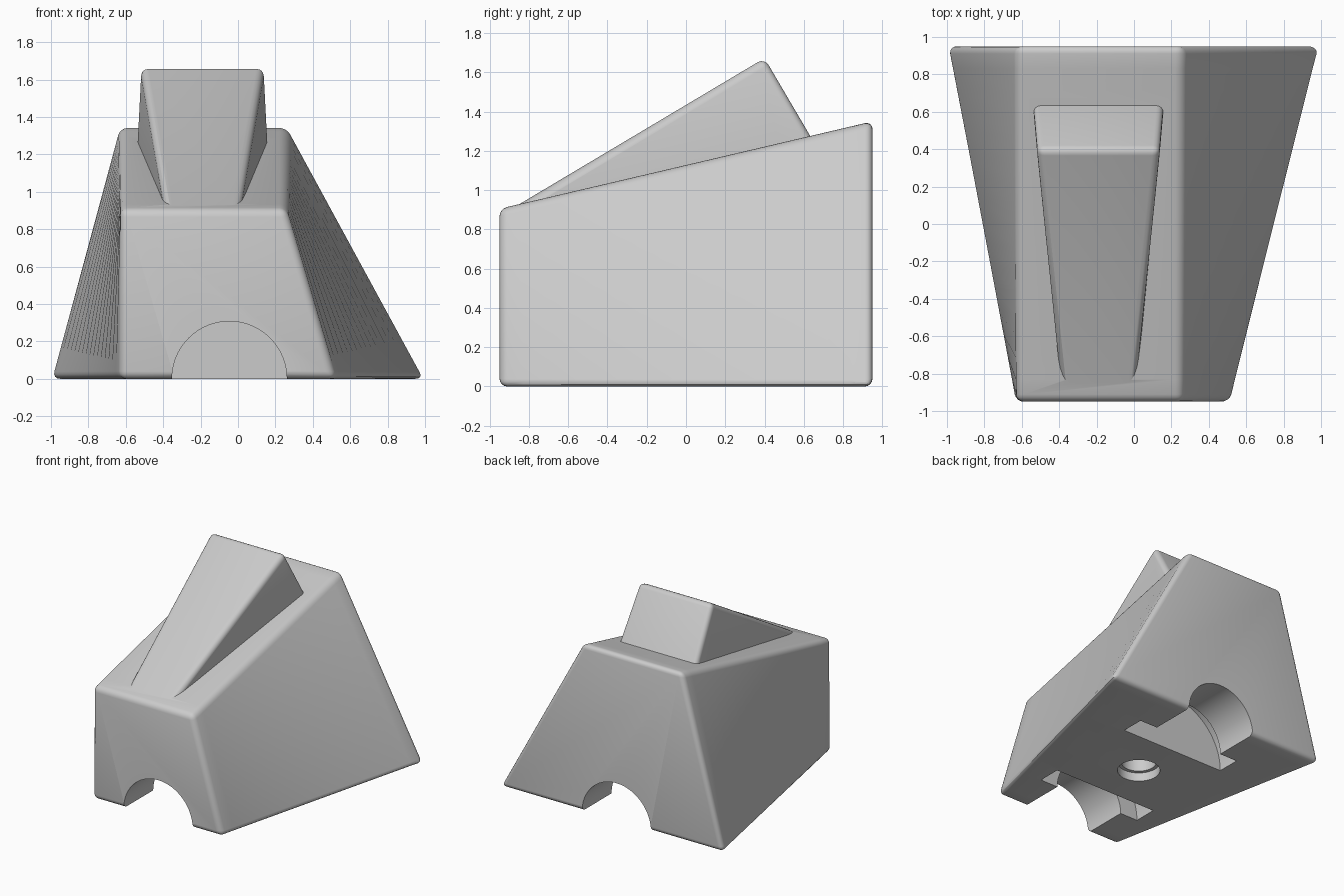
import bpy
import bmesh
from math import pi

cube = bpy.data.objects.get("Cube")
if cube:
    bpy.data.objects.remove(cube, do_unlink=True)

grey = bpy.data.materials.new("light_grey")
grey.use_nodes = True
grey.diffuse_color = (0.6, 0.6, 0.6, 1)
grey.node_tree.nodes["Principled BSDF"].inputs["Base Color"].default_value = grey.diffuse_color


def lerp(a, b, t):
    return tuple(p + (q - p) * t for p, q in zip(a, b))


def loft(name, front, back, steps):
    """Skin straight between two four-cornered ends."""
    bm = bmesh.new()
    rings = [[bm.verts.new(lerp(a, b, i / steps)) for a, b in zip(front, back)]
             for i in range(steps + 1)]
    for r, s in zip(rings, rings[1:]):
        for k in range(4):
            n = (k + 1) % 4
            bm.faces.new((r[k], r[n], s[n], s[k]))
    bm.faces.new(rings[0])
    bm.faces.new(rings[-1])
    bmesh.ops.recalc_face_normals(bm, faces=bm.faces)
    mesh = bpy.data.meshes.new(name)
    bm.to_mesh(mesh)
    bm.free()
    mesh.materials.append(grey)
    obj = bpy.data.objects.new(name, mesh)
    bpy.context.collection.objects.link(obj)
    return obj


def round_edges(obj, width):
    bevel = obj.modifiers.new("rounded_edges", "BEVEL")
    bevel.width = width
    bevel.segments = 4
    bevel.angle_limit = pi / 6


def cylinder_cutter(name, radius, start, end, lying):
    """Cutter along y when lying, otherwise along z."""
    mid = (start + end) / 2
    bpy.ops.mesh.primitive_cylinder_add(
        vertices=96 if lying else 48, radius=radius, depth=end - start,
        location=(CX, mid, 0) if lying else (CX, 0, mid),
        rotation=(pi / 2, 0, 0) if lying else (0, 0, 0))
    obj = bpy.context.object
    obj.name = name
    obj.data.materials.append(grey)
    return obj


def combine(target, other, operation):
    mod = target.modifiers.new(operation.lower(), "BOOLEAN")
    mod.operation = operation
    mod.solver = "EXACT"
    mod.object = other
    other.hide_render = True
    bpy.context.view_layer.objects.active = target
    for m in list(target.modifiers):
        bpy.ops.object.modifier_apply(modifier=m.name)
    bpy.data.objects.remove(other, do_unlink=True)


CX = -0.046  # centre line of the underside cut-outs
WX = -0.19   # centre line of the raised wedge

# Main block: ends joined by twisted, ruled sides
block = loft("wedge_block",
             [(-0.63, -0.95, 0), (0.52, -0.95, 0), (0.26, -0.95, 0.905), (-0.63, -0.95, 0.905)],
             [(-1, 0.95, 0), (1, 0.95, 0), (0.26, 0.95, 1.35), (-0.63, 0.95, 1.35)], 16)
round_edges(block, 0.04)

# Raised wedge: a tapering ramp with a steep back
ramp = loft("raised_wedge",
            [(WX - 0.2, -0.92, 0.75), (WX + 0.2, -0.92, 0.75),
             (WX + 0.19, -0.92, 0.886), (WX - 0.19, -0.92, 0.886)],
            [(WX - 0.355, 0.69, 1.178), (WX + 0.355, 0.69, 1.178),
             (WX + 0.33, 0.4, 1.672), (WX - 0.33, 0.4, 1.672)], 1)
round_edges(ramp, 0.04)
bpy.context.view_layer.objects.active = ramp
bpy.ops.object.modifier_apply(modifier="rounded_edges")
combine(block, ramp, "UNION")

# Half-round channels at both ends, each with a wider inner groove
for s in (-1, 1):
    for name, radius, inner, outer in (("channel", 0.307, 0.45, 1.1),
                                       ("groove", 0.465, 0.388, 0.575)):
        lo, hi = sorted((s * inner, s * outer))
        combine(block, cylinder_cutter(name, radius, lo, hi, True), "DIFFERENCE")

# Stepped screw hole under the middle
for radius, depth in ((0.158, 0.07), (0.13, 0.3)):
    combine(block, cylinder_cutter("screw_hole", radius, -0.1, depth, False), "DIFFERENCE")

# Smooth shading with crisp edges
bpy.ops.object.select_all(action="DESELECT")
block.select_set(True)
bpy.context.view_layer.objects.active = block
bpy.ops.object.shade_smooth_by_angle(angle=pi / 6)
